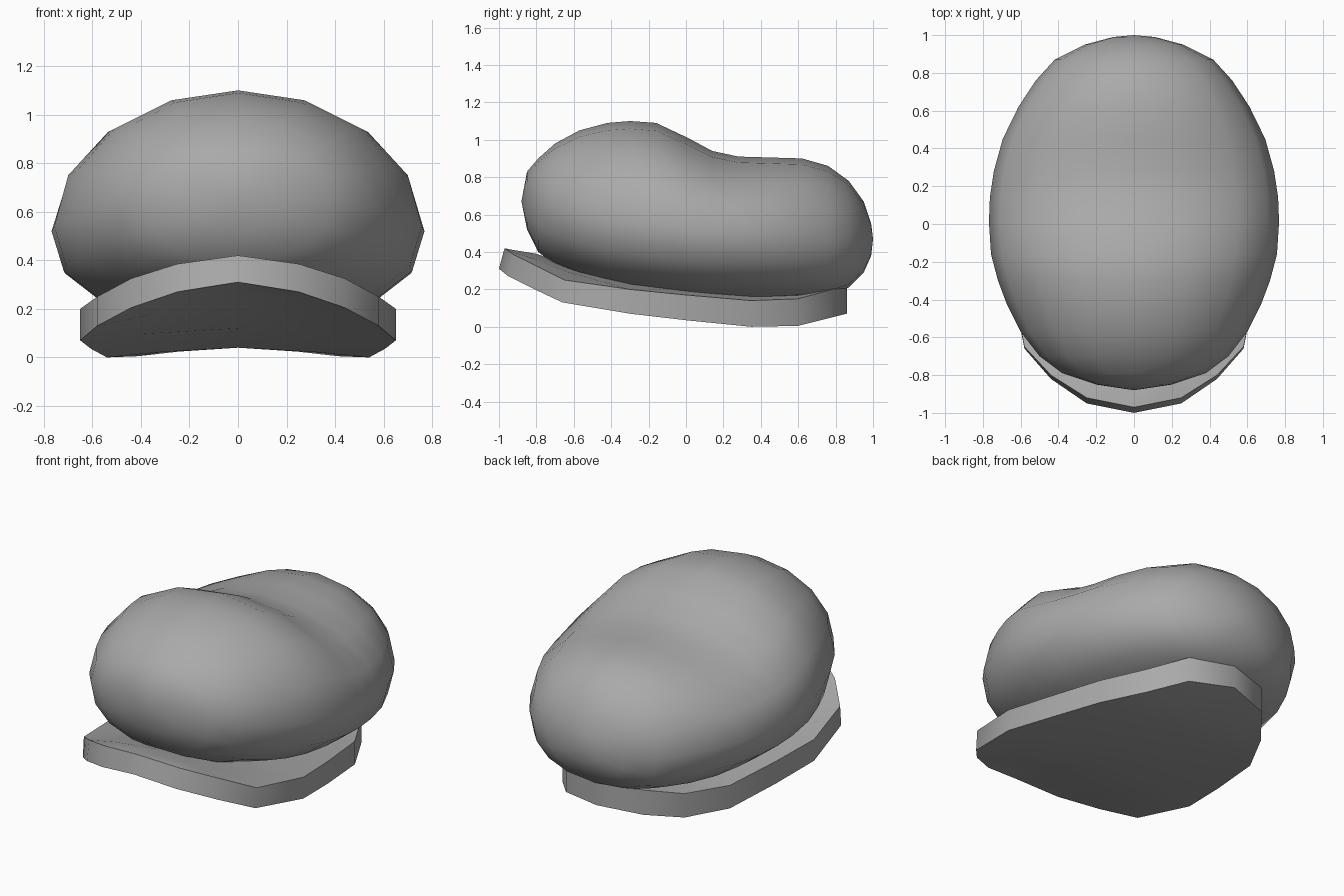
import bpy
import bmesh
import math

cube = bpy.data.objects.get("Cube")
if cube:
    bpy.data.objects.remove(cube, do_unlink=True)

grey = bpy.data.materials.new("plain_grey")
grey.use_nodes = True
grey.diffuse_color = (0.4, 0.4, 0.4, 1)
grey.node_tree.nodes["Principled BSDF"].inputs["Base Color"].default_value = (0.4, 0.4, 0.4, 1)


def loft(name, rings, angle):
    """Skin closed rings of points; rings of zero width collapse to a tip."""
    bm = bmesh.new()
    loops = [[bm.verts.new(p) for p in ring] for ring in rings]
    for a, b in zip(loops, loops[1:]):
        for i in range(len(a)):
            j = (i + 1) % len(a)
            bm.faces.new((a[i], a[j], b[j], b[i]))
    bmesh.ops.remove_doubles(bm, verts=bm.verts[:], dist=0.0005)
    bmesh.ops.recalc_face_normals(bm, faces=bm.faces[:])
    mesh = bpy.data.meshes.new(name)
    bm.to_mesh(mesh)
    bm.free()
    mesh.materials.append(grey)
    obj = bpy.data.objects.new(name, mesh)
    bpy.context.collection.objects.link(obj)
    bpy.ops.object.select_all(action="DESELECT")
    obj.select_set(True)
    bpy.context.view_layer.objects.active = obj
    bpy.ops.object.shade_smooth_by_angle(angle=math.radians(angle))


def power(v, e):
    return math.copysign(abs(v) ** e, v)


def body_ring(y, width, mid, top, bottom, sides=16):
    """Round above the widest line, slightly squarer below it."""
    ring = []
    for i in range(sides):
        a = math.tau * i / sides
        s, c = round(math.sin(a), 6), round(math.cos(a), 6)
        e = 1 if c >= 0 else 0.85
        height = top - mid if c >= 0 else mid - bottom
        ring.append((width * power(s, e), y, mid + height * power(c, e)))
    return ring


def sole_ring(y, width, edge, centre, thick, lean):
    """Arched slab section, high along the middle."""
    across = (-1, -0.6, 0, 0.6, 1)
    arch = [(width * t, edge + (centre - edge) * (1 - abs(t) ** 1.5)) for t in across]
    top = [(x, y, z) for x, z in arch]
    under = [(x, y - lean, z - thick) for x, z in reversed(arch)]
    return top + under


# Upper: y, half width, widest height, top, bottom
body = [
    (-0.88, 0, 0.67, 0.67, 0.67),
    (-0.85, 0.2, 0.66, 0.83, 0.52),
    (-0.79, 0.38, 0.65, 0.9, 0.4),
    (-0.7, 0.5, 0.63, 0.98, 0.33),
    (-0.57, 0.6, 0.6, 1.05, 0.27),
    (-0.42, 0.675, 0.57, 1.09, 0.22),
    (-0.3, 0.72, 0.56, 1.1, 0.19),
    (-0.16, 0.757, 0.54, 1.09, 0.17),
    (0.01, 0.768, 0.52, 1.01, 0.15),
    (0.14, 0.763, 0.51, 0.94, 0.14),
    (0.28, 0.742, 0.5, 0.91, 0.14),
    (0.45, 0.695, 0.49, 0.905, 0.14),
    (0.62, 0.612, 0.48, 0.9, 0.15),
    (0.76, 0.52, 0.47, 0.86, 0.17),
    (0.87, 0.42, 0.47, 0.78, 0.21),
    (0.95, 0.26, 0.47, 0.67, 0.29),
    (0.99, 0.11, 0.47, 0.55, 0.38),
    (1, 0, 0.47, 0.47, 0.47),
]
loft("shoe_upper", [body_ring(*s) for s in body], 60)

# Sole: y, half width, edge top, centre top, thickness, forward lean
sole = [
    (-0.97, 0, 0.42, 0.42, 0.11, 0.03),
    (-0.92, 0.25, 0.385, 0.41, 0.115, 0.03),
    (-0.8, 0.44, 0.325, 0.39, 0.12, 0.02),
    (-0.65, 0.58, 0.25, 0.34, 0.12, 0.01),
    (-0.3, 0.65, 0.2, 0.25, 0.13, 0),
    (0, 0.605, 0.17, 0.215, 0.135, 0),
    (0.35, 0.54, 0.14, 0.18, 0.14, 0),
    (0.6, 0.41, 0.15, 0.185, 0.145, 0),
    (0.78, 0.26, 0.2, 0.21, 0.15, 0),
    (0.86, 0, 0.22, 0.22, 0.15, 0),
]
loft("shoe_sole", [sole_ring(*s) for s in sole], 45)
